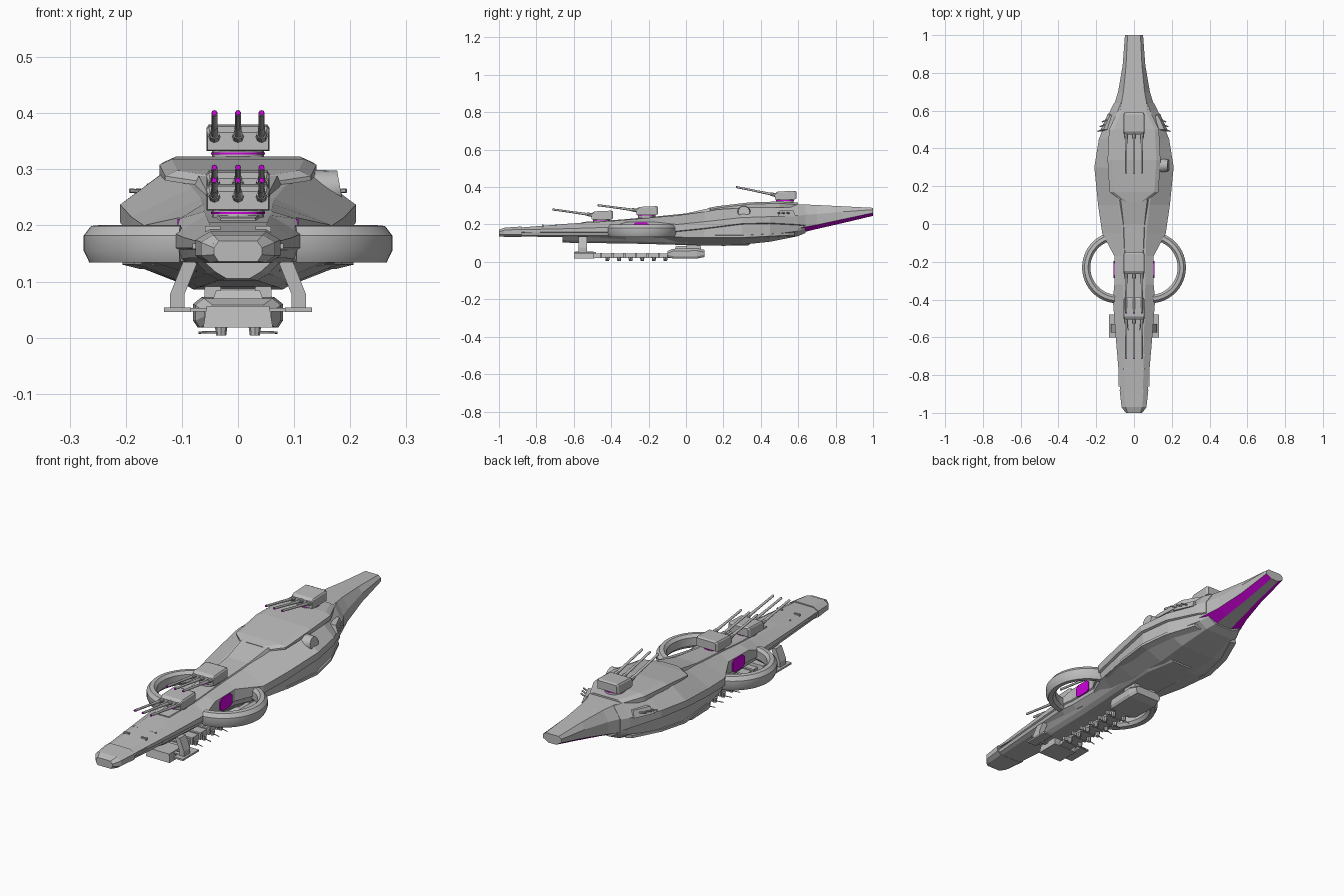
import bpy, bmesh, math
from mathutils import Vector

cube = bpy.data.objects.get("Cube")
if cube:
    bpy.data.objects.remove(cube, do_unlink=True)


def make_material(name, color):
    m = bpy.data.materials.new(name)
    m.use_nodes = True
    m.diffuse_color = color
    m.node_tree.nodes["Principled BSDF"].inputs["Base Color"].default_value = color
    return m


GREY = make_material("hull grey", (0.5, 0.5, 0.5, 1))
PURPLE = make_material("glow purple", (0.6, 0.0, 0.7, 1))


def finish(name, bm, mats):
    bmesh.ops.recalc_face_normals(bm, faces=bm.faces)
    mesh = bpy.data.meshes.new(name)
    bm.to_mesh(mesh)
    bm.free()
    for m in mats:
        mesh.materials.append(m)
    ob = bpy.data.objects.new(name, mesh)
    bpy.context.collection.objects.link(ob)
    return ob


def bridge(name, rings, mats=(GREY,), glow=()):
    """Skin a row of closed rings; strips listed in glow take the second material."""
    bm = bmesh.new()
    rows = [[bm.verts.new(p) for p in ring] for ring in rings]
    n = len(rows[0])
    for a, b in zip(rows, rows[1:]):
        for i in range(n):
            j = (i + 1) % n
            f = bm.faces.new((a[i], a[j], b[j], b[i]))
            f.material_index = int(i in glow)
    bm.faces.new(rows[0])
    bm.faces.new(rows[-1])
    return finish(name, bm, mats)


def loft(name, stations, section, **kw):
    """Skin mirrored half sections along y."""
    rings = []
    for y, *v in stations:
        half = section(*v)
        rings.append([(x, y, z) for x, z in half] + [(-x, y, z) for x, z in reversed(half)])
    return bridge(name, rings, **kw)


def box(name, lo, hi, mat=GREY, taper=0.0):
    """Box between two corners, its top drawn in by taper."""
    (x0, y0, z0), (x1, y1, z1) = lo, hi
    t = taper
    low = [(x0, y0, z0), (x1, y0, z0), (x1, y1, z0), (x0, y1, z0)]
    top = [(x0 + t, y0 + t, z1), (x1 - t, y0 + t, z1), (x1 - t, y1 - t, z1), (x0 + t, y1 - t, z1)]
    return bridge(name, [low, top], mats=(mat,))


def rod(name, a, b, r, mat=GREY, sides=10, r2=None):
    a, b = Vector(a), Vector(b)
    bm = bmesh.new()
    bmesh.ops.create_cone(bm, cap_ends=True, segments=sides, radius1=r,
                          radius2=r if r2 is None else r2, depth=(b - a).length)
    ob = finish(name, bm, (mat,))
    ob.rotation_mode = 'QUATERNION'
    ob.rotation_quaternion = (b - a).to_track_quat('Z', 'Y')
    ob.location = (a + b) / 2
    return ob


# Main hull: deck edge, shoulder, undercut, chine and bottom
def hull_section(wt, zt, w, zu, zl, wl, zm, wb, zb):
    return [(wt, zt), (w, zu), (w, zl), (w * .94, zl - .004), (wl, zm), (wb, zb)]


loft("main_hull", [
    (-.99, .035, .173, .045, .167, .158, .04, .145, .03, .138),
    (-.95, .045, .180, .063, .170, .160, .055, .142, .045, .135),
    (-.88, .048, .184, .073, .172, .160, .065, .142, .05, .135),
    (-.62, .052, .205, .095, .178, .160, .085, .142, .065, .133),
    (-.40, .058, .218, .112, .185, .160, .100, .140, .075, .125),
    (-.32, .060, .225, .104, .212, .158, .095, .138, .075, .120),
    (-.17, .062, .238, .104, .214, .158, .098, .136, .075, .110),
    (-.05, .066, .248, .168, .200, .165, .150, .134, .08, .103),
    (.10, .082, .268, .190, .215, .180, .180, .132, .09, .094),
    (.30, .122, .302, .210, .237, .205, .200, .135, .09, .092),
    (.45, .115, .308, .186, .242, .208, .172, .145, .09, .108),
    (.60, .085, .308, .126, .248, .200, .112, .165, .07, .138),
    (.64, .070, .305, .106, .250, .195, .090, .178, .05, .155),
], hull_section)

# Nose cap, a slightly proud armour sleeve
loft("nose_cap", [
    (-1, .034, .172, .043, .160, .148, .035, .136),
    (-.97, .044, .183, .066, .170, .146, .05, .134),
    (-.88, .050, .189, .076, .174, .146, .056, .134),
], lambda wt, zt, w, zu, zl, wb, zb: [(wt, zt), (w, zu), (w, zl), (wb, zb)])

# Tail with glowing drive strips either side of the keel
loft("tail", [
    (.60, .074, .308, .115, .250, .180, .045, .152),
    (.70, .056, .304, .084, .256, .198, .036, .176),
    (.84, .042, .297, .060, .268, .228, .026, .208),
    (1.0, .034, .289, .048, .279, .262, .020, .246),
], lambda wt, zt, w, zu, zl, wk, zk: [(wt, zt), (w, zu), (w, zl), (wk, zk)],
    mats=(GREY, PURPLE), glow=(2, 4))

# Raised deck plate
loft("deck_plate", [
    (.12, .065, .288, .27), (.17, .130, .298, .28), (.34, .140, .318, .29),
    (.50, .132, .323, .29), (.60, .085, .316, .29),
], lambda w, z, zb: [(w - .022, z), (w, z - .010), (w, zb)])

# Belly armour under the forward hull
loft("belly_armour", [
    (-.66, .04, .105, .135), (-.62, .055, .102, .135), (-.3, .065, .098, .13),
    (0, .09, .090, .125), (.2, .10, .086, .12), (.34, .07, .089, .11),
], lambda w, zb, zt: [(w + .02, zt), (w, zb + .012), (w - .02, zb)])

# Upper spine tying the forward turrets to the deck
loft("deck_spine", [
    (-.56, .030, .213), (-.35, .045, .226), (-.16, .048, .243), (0, .055, .259), (.13, .07, .288),
], lambda w, z: [(w, z), (w + .012, z - .025)])

for s in (-1, 1):
    # Side ring, an arc swept round the waist
    profile = [(.19, .155), (.19, .182), (.177, .199), (.158, .201),
               (.146, .188), (.146, .150), (.158, .136), (.180, .134)]
    arc = []
    for i in range(25):
        a = math.radians(-84 + 7 * i)
        arc.append([(s * (.085 + r * math.cos(a)), -.23 + r * math.sin(a), z) for r, z in profile])
    ring = bridge("side_ring", arc)

    # Glowing waist panel with clipped corners
    outline = [(-.285, .16), (-.27, .15), (-.21, .15), (-.195, .16),
               (-.195, .198), (-.21, .211), (-.27, .211), (-.285, .198)]
    bridge("waist_glow", [[(s * x, y, z) for y, z in outline] for x in (.102, .108)], mats=(PURPLE,))

    # Chine rail along the lower flank
    rail = [(-.02, .150), (.12, .182), (.30, .203), (.44, .178), (.58, .12)]
    bridge("chine_rail", [[(s * (x + dx), y, z + .05 * max(0, y - .3)) for dx, z in
                           ((-.03, .145), (.003, .142), (.003, .130), (-.03, .122))]
                          for y, x in rail])

    # Flank gun bay with three short guns
    bridge("gun_bay", [[(s * (x - .45 * (y - .49) + .45 * (.275 - z)), y, z) for y, z in
                        ((.49, .243), (.585, .243), (.575, .275), (.50, .275))] for x in (.10, .166)])
    for y in (.51, .535, .56):
        x = .172 - .45 * (y - .49)
        rod("bay_gun", (s * (x - .02), y, .258), (s * (x + .03), y - .02, .262), .004, sides=6)

    # Bow hatch frame
    for y in (-.77, -.70):
        box("hatch_end", (s * .045 - .014, y, .185), (s * .045 + .014, y + .008, .199))
    box("bow_sensor", (s * .075 - .006, -.86, .158), (s * .075 + .006, -.78, .168))

    # Front pylon with its foot
    bridge("front_pylon", [[(s * (x + dx), y, z) for dx, y in
                            ((-.013, -.575), (.013, -.575), (.013, -.53), (-.013, -.53))]
                           for x, z in ((.108, .05), (.108, .078), (.085, .135))])
    box("pylon_foot", (s * .108 - .024, -.60, .046), (s * .108 + .024, -.48, .054))
    # Rear pylon
    box("rear_pylon", (s * .045 - .016, 0, .06), (s * .045 + .016, .08, .11), taper=.003)

    # Small guns below the keel beam
    for k in range(6):
        y = -.42 + .062 * k
        rod("beam_turret", (s * .030, y, .004), (s * .030, y, .026), .009, sides=8, r2=.012)
        rod("beam_gun", (s * .032, y, .010), (s * .070, y - .008, .009), .0022, sides=6)

# Flank dome on one side only
dome = rod("flank_dome", (.115, .31, .256), (.182, .31, .268), .045, sides=20, r2=.03)

# Underslung beam, forward cross block and rear pod
box("keel_beam", (-.032, -.59, .022), (.032, .05, .044), taper=.004)
box("front_cross", (-.132, -.565, .047), (.132, -.545, .053))
box("front_block", (-.062, -.60, .018), (.062, -.49, .056), taper=.006)
loft("rear_pod", [(-.10, .060, .058, .026), (-.07, .076, .070, .018),
                  (.06, .080, .072, .018), (.10, .070, .064, .026)],
     lambda w, zt, zb: [(w - .015, zt), (w, zt - .012), (w, zb + .012), (w - .008, zb)])
box("pod_ridge", (-.045, -.06, .068), (.045, .05, .084), taper=.006)

# Ribs across the keel beam
for k in range(7):
    box("beam_rib", (-.040, -.46 + .062 * k, .020), (.040, -.448 + .062 * k, .048))


# Triple-gun turrets
def turret(y, z, rise):
    rod("turret_base", (0, y, z - .02), (0, y, z + .013), .046, sides=24)
    rod("turret_glow", (0, y, z + .006), (0, y, z + .010), .048, PURPLE, 24)
    house = loft("turret_house", [(y - .055, .054, z + .014, z + .046), (y - .04, .056, z + .013, z + .056),
                                  (y + .05, .056, z + .013, z + .060), (y + .06, .050, z + .018, z + .056)],
                 lambda w, zb, zt: [(w - .004, zt), (w, zt - .006), (w, zb)])
    for x in (-.042, 0, .042):
        root = Vector((x, y - .045, z + .036))
        tip = Vector((x, y - .26, z + .036 + rise))
        rod("gun_mantlet", root, root.lerp(tip, .16), .011, sides=8, r2=.009)
        rod("gun_sleeve", root, root.lerp(tip, .45), .0075, sides=10, r2=.006)
        rod("gun_barrel", root, tip, .0055, sides=10)
        rod("muzzle_glow", tip, tip + (tip - root).normalized() * .003, .0045, PURPLE, 10)


for place in ((.53, .320, .044), (-.21, .238, .029), (-.45, .214, .030)):
    turret(*place)

# Smooth only the round parts
for ob in bpy.context.scene.objects:
    if ob.type == 'MESH' and ob.name.startswith(("gun_", "turret_base", "turret_glow", "side_ring", "flank_dome")):
        bpy.ops.object.select_all(action='DESELECT')
        ob.select_set(True)
        bpy.context.view_layer.objects.active = ob
        bpy.ops.object.shade_smooth_by_angle(angle=math.radians(37))
